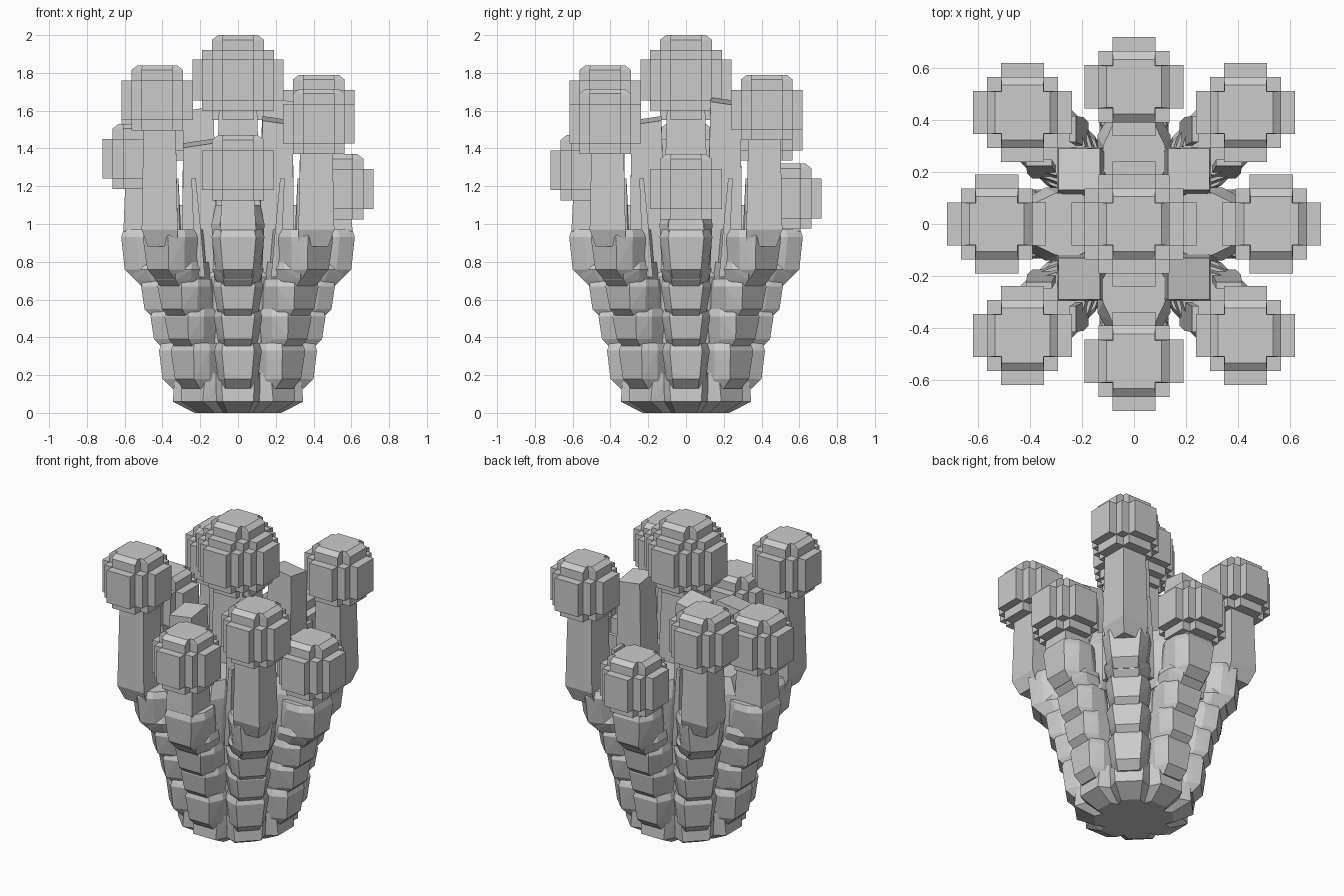
import bpy, bmesh, math

if "Cube" in bpy.data.objects:
    bpy.data.objects.remove(bpy.data.objects["Cube"])


def hulls(name, groups):
    """One object made of several convex blocks, each given by its corner points."""
    bm = bmesh.new()
    for pts in groups:
        vs = [bm.verts.new(p) for p in pts]
        res = bmesh.ops.convex_hull(bm, input=vs)
        junk = {v for v in res["geom_interior"] if isinstance(v, bmesh.types.BMVert)}
        junk |= {v for v in vs if v.is_valid and not v.link_faces}
        bmesh.ops.delete(bm, geom=list(junk), context='VERTS')
    bmesh.ops.dissolve_limit(bm, angle_limit=0.01, verts=bm.verts, edges=bm.edges)
    bmesh.ops.recalc_face_normals(bm, faces=bm.faces)
    me = bpy.data.meshes.new(name)
    bm.to_mesh(me)
    bm.free()
    ob = bpy.data.objects.new(name, me)
    bpy.context.collection.objects.link(ob)
    return ob


def rect(cx, cy, hx, hy, z):
    return [(cx + sx * hx, cy + sy * hy, z) for sx in (-1, 1) for sy in (-1, 1)]


def box(cx, cy, hx, hy, z0, z1):
    return rect(cx, cy, hx, hy, z0) + rect(cx, cy, hx, hy, z1)


def head(name, x, y, top, steps, crown):
    """Stepped rounded head: crossed boxes (half length, half width, z low, z high) plus a bevelled crown."""
    groups = []
    for a, b, lo, hi in steps:
        groups.append(box(x, y, a, b, top + lo, top + hi))
        if a != b:
            groups.append(box(x, y, b, a, top + lo, top + hi))
    lo = top + crown
    groups.append(box(x, y, 0.137, 0.083, lo, top - 0.025) + rect(x, y, 0.105, 0.08, top))
    groups.append(box(x, y, 0.083, 0.137, lo, top - 0.025) + rect(x, y, 0.08, 0.105, top))
    hulls(name, groups)


SMALL = [(0.19, 0.083, -0.29, -0.08), (0.137, 0.137, -0.29, -0.08)]
LARGE = [(0.24, 0.083, -0.345, -0.13), (0.19, 0.137, -0.345, -0.13),
         (0.19, 0.083, -0.40, -0.08), (0.137, 0.137, -0.40, -0.08)]

# Outer stalk segments: z of lower lip, z of top, outer radius, width
SEGMENTS = [(0.175, 0.37, 0.41, 0.90), (0.385, 0.55, 0.455, 0.92), (0.545, 0.71, 0.505, 0.95),
            (0.70, 0.80, 0.555, 0.97), (0.755, 0.97, 0.61, 1.0)]
OUTLINE = [(0.095, 0.0), (0.14, -0.08), (0.14, -0.17), (0.09, -0.26)]


def seg_ring(ang, ro, z, w):
    c, s = math.cos(ang), math.sin(ang)
    pts = []
    for t, dr in OUTLINE:
        for sg in (-1, 1):
            r, tt = ro + dr, sg * t * w
            pts.append((r * c - tt * s, r * s + tt * c, z))
    return pts


TOPS = [1.37, 1.79, 1.32, 1.68, 1.53, 1.84, 1.47, 1.715]   # right, counter-clockwise
for k, top in enumerate(TOPS):
    ang = k * math.pi / 4
    groups = []
    for z0, z1, ro, w in SEGMENTS:
        # undercut, lip, outward-leaning face
        groups.append(seg_ring(ang, ro - 0.06, z0 - 0.045, w * 0.75) +
                      seg_ring(ang, ro - 0.01, z0 + 0.005, w * 0.84) +
                      seg_ring(ang, ro + 0.008, z1 - 0.04, w) +
                      seg_ring(ang, ro - 0.005, z1, w * 0.9))
    # root petal of the base
    groups.append(seg_ring(ang, 0.23, 0.0, 0.6) + seg_ring(ang, 0.345, 0.06, 0.85) +
                  seg_ring(ang, 0.335, 0.21, 0.95))
    hulls("stalk_segments_%d" % k, groups)

    # upright post and head
    r = 0.605 if k % 2 else 0.527
    x, y = r * math.cos(ang), r * math.sin(ang)
    hulls("stalk_post_%d" % k, [rect(x * 0.93, y * 0.93, 0.08, 0.08, 0.88) +
                                rect(x * 0.97, y * 0.97, 0.095, 0.095, 0.97) +
                                rect(x * 0.97, y * 0.97, 0.085, 0.085, top - 0.30)])
    head("stalk_head_%d" % k, x, y, top, SMALL, -0.345)

# Four headless inner posts with tilted tops
for sx, sy, top in ((1, 1, 1.67), (-1, 1, 1.62), (-1, -1, 1.45), (1, -1, 1.57)):
    up = []
    for px, py, _ in rect(0.21, 0.21, 0.08, 0.08, 0):
        up.append((sx * px, sy * py, top - (px + py - 0.27) * 0.15))
    hulls("inner_post", [up + rect(sx * 0.205, sy * 0.205, 0.09, 0.09, 0.97) +
                         rect(sx * 0.18, sy * 0.18, 0.08, 0.08, 0.55)])

    # Thin shards between the outer stalks
    shards = []
    for swap in (0, 1):
        pts = []
        for cx, cy, hx, hy, z in ((0.34, 0.19, 0.05, 0.015, 0.72), (0.36, 0.215, 0.05, 0.02, 0.95),
                                  (0.365, 0.235, 0.05, 0.012, 1.24)):
            for p in rect(cx, cy, hx, hy, z):
                a, b = (p[1], p[0]) if swap else (p[0], p[1])
                pts.append((sx * a, sy * b, z))
        shards.append(pts)
    hulls("shard_pair", shards)

# Inner backing blocks on the four main sides
for k in range(4):
    ang = k * math.pi / 2
    hulls("inner_step", [seg_ring(ang, 0.44, 0.7, 0.9) + seg_ring(ang, 0.42, 1.0, 1.0) +
                         seg_ring(ang, 0.38, 1.1, 0.85)])

# Core trunk, central post and the large central head
core = []
for rad, z in ((0.17, 0.0), (0.28, 0.08), (0.33, 0.72), (0.2, 0.9)):
    core += [(rad * math.cos(i * math.pi / 8), rad * math.sin(i * math.pi / 8), z)
             for i in range(16)]
hulls("core_trunk", [core])
hulls("central_post", [rect(0, 0, 0.13, 0.13, 0.6) + rect(0, 0, 0.1, 0.1, 1.65)])
head("central_head", 0, 0, 2.0, LARGE, -0.45)
